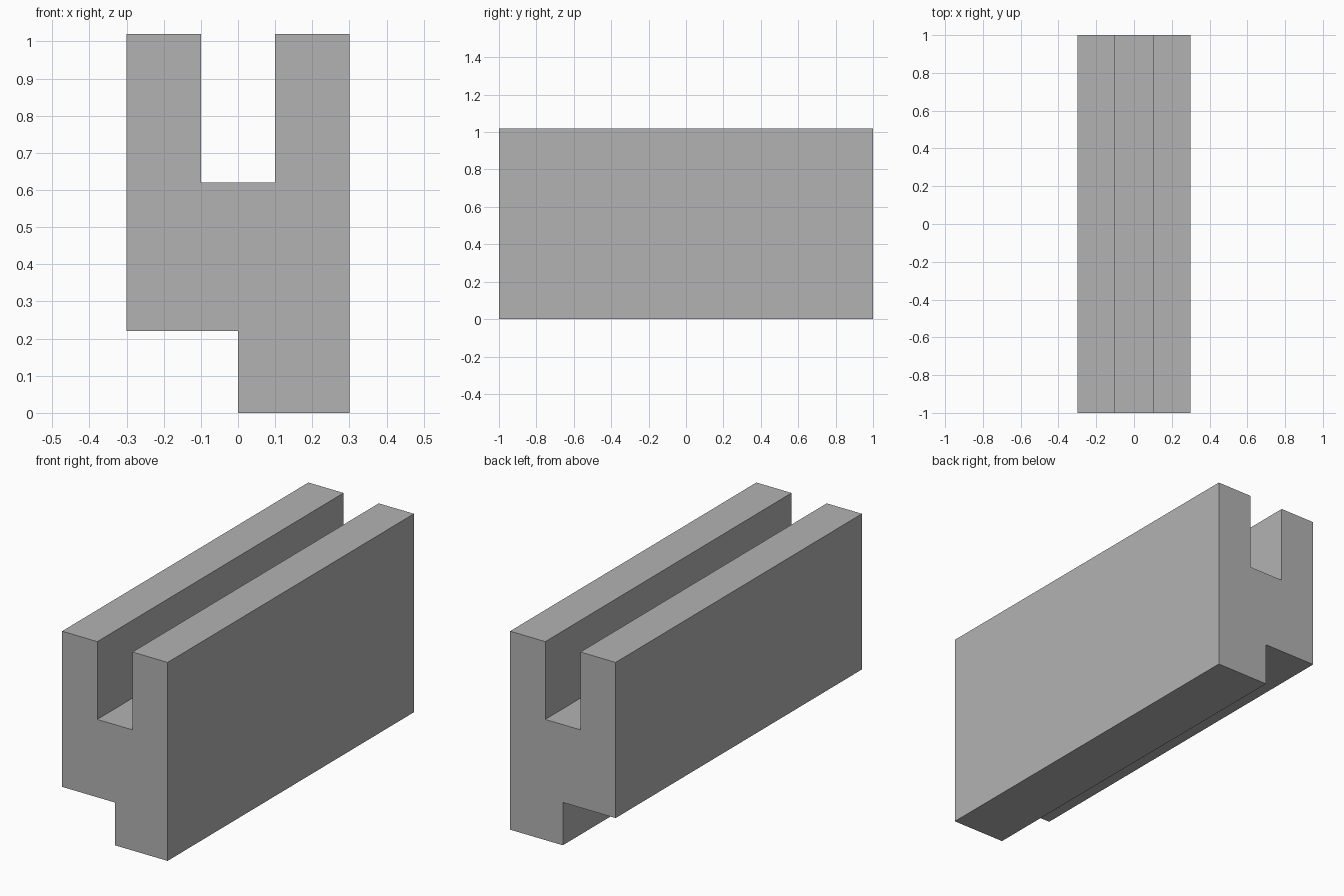
import bpy
import bmesh
from mathutils import Vector

cube = bpy.data.objects.get("Cube")
if cube:
    bpy.data.objects.remove(cube, do_unlink=True)

# Single plain grey
grey = bpy.data.materials.new("plain_grey")
grey.use_nodes = True
colour = (0.45, 0.45, 0.45, 1)
grey.diffuse_color = colour
grey.node_tree.nodes["Principled BSDF"].inputs["Base Color"].default_value = colour

HALF_WIDTH, HALF_LENGTH, HEIGHT = 0.3, 1.0, 1.02
SLOT_HALF, SLOT_FLOOR = 0.1, 0.62
STEP_HEIGHT = 0.22

# Cross-section: slot in the top, step cut from the lower right side
profile = [
    (0, 0), (HALF_WIDTH, 0), (HALF_WIDTH, HEIGHT), (SLOT_HALF, HEIGHT),
    (SLOT_HALF, SLOT_FLOOR), (-SLOT_HALF, SLOT_FLOOR), (-SLOT_HALF, HEIGHT),
    (-HALF_WIDTH, HEIGHT), (-HALF_WIDTH, STEP_HEIGHT), (0, STEP_HEIGHT),
]

# Extrude the section along the length of the rail
bm = bmesh.new()
front = bm.faces.new([bm.verts.new((x, -HALF_LENGTH, z)) for x, z in profile])
extruded = bmesh.ops.extrude_face_region(bm, geom=[front], use_keep_orig=True)
back_verts = [g for g in extruded["geom"] if isinstance(g, bmesh.types.BMVert)]
bmesh.ops.translate(bm, verts=back_verts, vec=Vector((0, 2 * HALF_LENGTH, 0)))
bmesh.ops.recalc_face_normals(bm, faces=bm.faces)

mesh = bpy.data.meshes.new("slotted_rail")
bm.to_mesh(mesh)
bm.free()
mesh.materials.append(grey)
rail = bpy.data.objects.new("slotted_rail", mesh)
bpy.context.collection.objects.link(rail)
